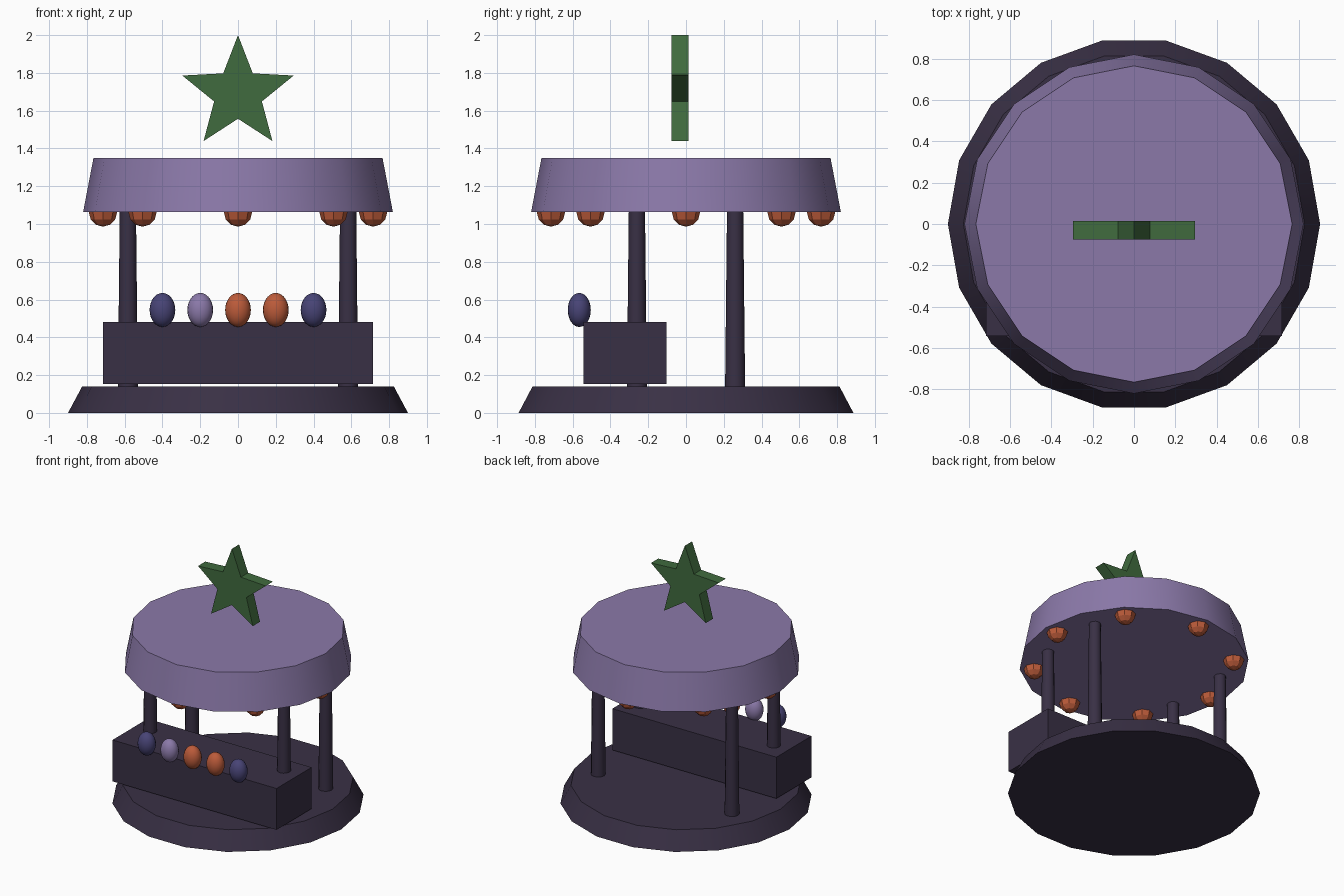
import bpy, bmesh, math
from mathutils import Matrix

if "Cube" in bpy.data.objects:
    bpy.data.objects.remove(bpy.data.objects["Cube"])


def material(name, rgb):
    def lin(c):
        c /= 255
        return c / 12.92 if c <= 0.04045 else ((c + 0.055) / 1.055) ** 2.4
    m = bpy.data.materials.new(name)
    m.diffuse_color = (*[lin(c) for c in rgb], 1)
    m.use_nodes = True
    m.node_tree.nodes["Principled BSDF"].inputs["Base Color"].default_value = m.diffuse_color
    return m


DARK = material("dark plum", (57, 48, 69))
LILAC = material("lilac", (139, 121, 169))
GREEN = material("leaf green", (64, 107, 62))
ORANGE = material("burnt orange", (188, 91, 58))
BLUE = material("dusk blue", (72, 68, 118))


def finish(bm, name, mat, smooth=False):
    bmesh.ops.recalc_face_normals(bm, faces=bm.faces)
    me = bpy.data.meshes.new(name)
    bm.to_mesh(me)
    bm.free()
    me.materials.append(mat)
    ob = bpy.data.objects.new(name, me)
    bpy.context.collection.objects.link(ob)
    if smooth:
        bpy.ops.object.select_all(action='DESELECT')
        ob.select_set(True)
        bpy.context.view_layer.objects.active = ob
        bpy.ops.object.shade_smooth_by_angle(angle=math.radians(35))
    return ob


def frustum(name, mat, x, y, z0, z1, r0, r1, sides):
    # rings start at angle 0, so a corner points along +x
    bm = bmesh.new()
    rings = []
    for z, r in ((z0, r0), (z1, r1)):
        rings.append([bm.verts.new((x + r * math.cos(math.tau * i / sides),
                                    y + r * math.sin(math.tau * i / sides), z))
                      for i in range(sides)])
    low, high = rings
    bm.faces.new(low[::-1])
    bm.faces.new(high)
    for i in range(sides):
        j = (i + 1) % sides
        bm.faces.new((low[i], low[j], high[j], high[i]))
    return finish(bm, name, mat, True)


def ellipsoid(name, mat, centre, radii, seg, rings, smooth):
    bm = bmesh.new()
    bmesh.ops.create_uvsphere(
        bm, u_segments=seg, v_segments=rings, radius=1,
        matrix=Matrix.Translation(centre) @ Matrix.Diagonal((*radii, 1)))
    return finish(bm, name, mat, smooth)


# round platform and canopy
frustum("platform", DARK, 0, 0, 0, 0.14, 0.9, 0.825, 18)
frustum("canopy", LILAC, 0, 0, 1.063, 1.35, 0.82, 0.765, 16)

# four tapered posts
for sx, side in ((-1, "left"), (1, "right")):
    for sy, end in ((-1, "front"), (1, "back")):
        frustum(f"{end}_{side}_post", DARK, sx * 0.583, sy * 0.26,
                0.13, 1.07, 0.053, 0.043, 12)

# counter box
bm = bmesh.new()
bmesh.ops.create_cube(bm, size=1, matrix=Matrix.Translation((0, -0.323, 0.317))
                      @ Matrix.Diagonal((1.43, 0.437, 0.326, 1)))
finish(bm, "counter", DARK)

# row of egg-shaped goods along the counter edge
for i, mat in enumerate((BLUE, LILAC, ORANGE, ORANGE, BLUE)):
    ellipsoid(f"counter_ball_{i + 1}", mat, (-0.4 + 0.2 * i, -0.565, 0.545),
              (0.068, 0.061, 0.09), 20, 14, True)

# eight bulbs under the canopy rim
for i in range(8):
    a = math.tau * i / 8
    ellipsoid(f"bulb_{i + 1}", ORANGE,
              (0.715 * math.cos(a), 0.715 * math.sin(a), 1.063),
              (0.075, 0.075, 0.077), 8, 6, False)

# star sign above the canopy
bm = bmesh.new()
pts = []
for i in range(10):
    r = 0.31 if i % 2 == 0 else 0.133
    a = math.pi / 2 + math.tau * i / 10
    pts.append(bm.verts.new((r * math.cos(a), -0.076, 1.69 + r * math.sin(a))))
face = bm.faces.new(pts)
ext = bmesh.ops.extrude_face_region(bm, geom=[face])
bmesh.ops.translate(bm, vec=(0, 0.09, 0),
                    verts=[g for g in ext["geom"] if isinstance(g, bmesh.types.BMVert)])
finish(bm, "star", GREEN)
